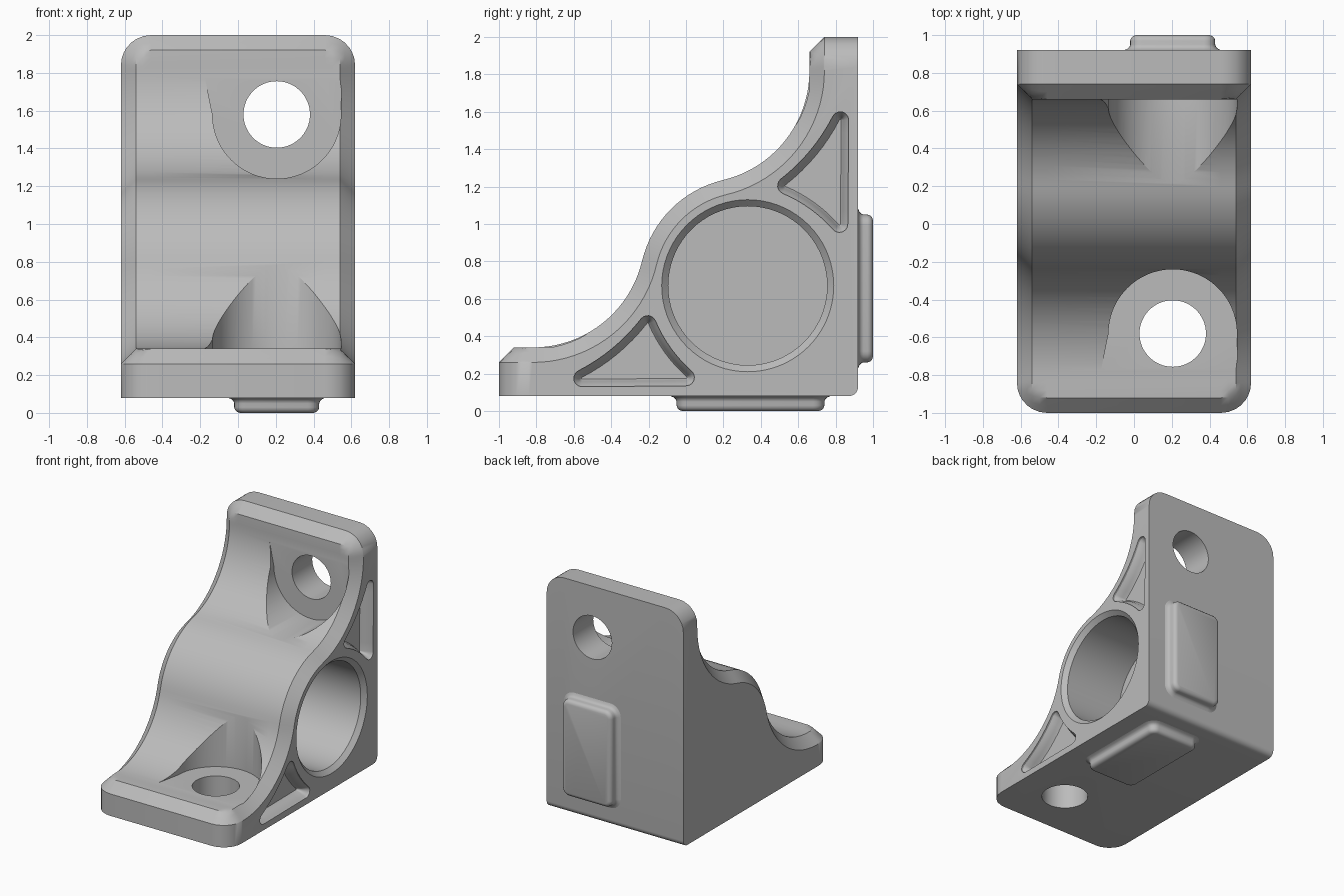
import bpy, bmesh
from math import sin, cos, pi, radians, hypot, sqrt
from mathutils import Vector

cube = bpy.data.objects.get("Cube")
if cube:
    bpy.data.objects.remove(cube, do_unlink=True)

metal = bpy.data.materials.new("light_grey_metal")
metal.use_nodes = True
metal.diffuse_color = (0.5, 0.5, 0.5, 1)
metal.node_tree.nodes["Principled BSDF"].inputs["Base Color"].default_value = (0.5, 0.5, 0.5, 1)

HALF = 0.62       # half width in x
CHAMFER = 0.08
CORNER = 0.16     # corner radius of the two plates
BORE = (0.33, 0.67)
HOLE = (0.205, -0.58)


def flip(p):
    """Reflect across the diagonal plane that swaps base and back plate."""
    return (p[0], 1 - p[2], 1 - p[1])


def loft(name, rings, mirrored=False):
    """Skin closed rings of equal length and cap both ends."""
    bm = bmesh.new()
    rows = [[bm.verts.new(flip(p) if mirrored else p) for p in r] for r in rings]
    n = len(rows[0])
    for a, b in zip(rows, rows[1:]):
        for i in range(n):
            j = (i + 1) % n
            bm.faces.new((a[i], a[j], b[j], b[i]))
    bm.faces.new(rows[0])
    bm.faces.new(rows[-1])
    bmesh.ops.remove_doubles(bm, verts=bm.verts, dist=1e-5)
    bmesh.ops.recalc_face_normals(bm, faces=bm.faces)
    mesh = bpy.data.meshes.new(name)
    bm.to_mesh(mesh)
    bm.free()
    mesh.materials.append(metal)
    ob = bpy.data.objects.new(name, mesh)
    bpy.context.collection.objects.link(ob)
    return ob


def arc(c, r, a0, a1, n):
    """Points on an arc, angles in degrees."""
    steps = [radians(a0 + (a1 - a0) * i / n) for i in range(n + 1)]
    return [(c[0] + r * cos(a), c[1] + r * sin(a)) for a in steps]


def body_ring(x):
    """Side profile at x, raised by the chamfer and pulled in at the corners."""
    cx = max(0, abs(x) - (HALF - CORNER))
    rise = min(CHAMFER, CORNER - cx)
    y_in = CORNER - 1
    yf = y_in - sqrt(max(0, CORNER ** 2 - cx ** 2))
    half = [(yf, 0.08)]
    for k in range(5):
        y = yf + (y_in - yf) * k / 4
        half.append((y, 0.26 + min(CHAMFER, CORNER - hypot(cx, y_in - y))))
    half += arc((-0.819, 0.94), 0.68 - rise, -90, -13.2, 20)
    half += arc(BORE, 0.5 + rise, 166.8, 135, 8)[1:]
    other = [(1 - z, 1 - y) for y, z in reversed(half[:-1])]
    heel = arc((0.87, 0.13), 0.05, 0, -90, 5)
    return [(x, y, z) for y, z in half + other + heel]


# Main bracket body
insets = [0, 0.005, 0.015, 0.03, 0.055, 0.08, 0.12, 0.16]
xs = [-HALF + s for s in insets] + [HALF - s for s in reversed(insets)]
body = loft("bracket_body", [body_ring(x) for x in xs])

cutters = []

# Large blind bore with a chamfered mouth
mouth = [(0.63, 0.47), (0.585, 0.425), (0.07, 0.425)]
cutters.append(loft("bore_cutter",
                    [[(x, y, z) for y, z in arc(BORE, r, 0, 355, 71)] for x, r in mouth]))


def pocket_outline(grow):
    """Curved triangle offset outward, with rounded corners."""
    tips = [Vector(p) for p in ((-0.555, 0.175), (0.0, 0.18), (-0.205, 0.465))]
    bows = (0, 0.02, 0.025)
    samples = []
    for i, bow in enumerate(bows):
        p, q = tips[i], tips[(i + 1) % 3]
        d = q - p
        out = Vector((d.y, -d.x)).normalized()
        for k in range(9):
            t = k / 8
            tangent = d - out * bow * 4 * (1 - 2 * t)
            normal = Vector((tangent.y, -tangent.x)).normalized()
            samples.append((p + d * t - out * bow * 4 * t * (1 - t), normal))
    points = []
    for i, (p, n) in enumerate(samples):
        points.append(p + n * grow)
        if i % 9 == 8:   # round the corner towards the next edge
            m = samples[(i + 1) % len(samples)][1]
            turn = n.angle_signed(m)
            for k in range(1, 6):
                a = -turn * k / 6
                r = Vector((n.x * cos(a) - n.y * sin(a), n.x * sin(a) + n.y * cos(a)))
                points.append(p + r * grow)
    return points


# Side pockets, spot faces and bolt holes, once for each plate
layers = [(0.63, 0.045), (0.605, 0.045), (0.59, 0.035), (0.56, 0.018), (0.535, 0.012), (0.525, 0.005)]
spot = arc(HOLE, 0.34, 0, 180, 48) + [(-0.18, -0.8), (-0.18, -0.95), (0.55, -0.95), (0.55, -0.8)]
for m in (False, True):
    side = "back" if m else "base"
    cutters.append(loft(side + "_pocket_cutter",
                        [[(x, p.x, p.y) for p in pocket_outline(g)] for x, g in layers], m))
    cutters.append(loft(side + "_spot_face_cutter",
                        [[(x, y, z) for x, y in spot] for z in (0.342, 1.3)], m))
    cutters.append(loft(side + "_hole_cutter",
                        [[(x, y, z) for x, y in arc(HOLE, 0.176, 0, 354, 59)] for z in (0, 0.5)], m))

bpy.context.view_layer.objects.active = body
for c in cutters:
    c.hide_render = True
    mod = body.modifiers.new(c.name, "BOOLEAN")
    mod.operation = "DIFFERENCE"
    mod.solver = "EXACT"
    mod.object = c
    bpy.ops.object.modifier_apply(modifier=mod.name)
for c in cutters:
    bpy.data.objects.remove(c, do_unlink=True)


def pad_ring(z, grow):
    """Rounded rectangle outline of a mounting pad."""
    r = 0.06 + grow
    ring = []
    for sx, sy, a in ((1, 1, 0), (-1, 1, 90), (-1, -1, 180), (1, -1, 270)):
        ring += arc((0.205 + sx * 0.165, 0.345 + sy * 0.335), r, a, a + 90, 6)
    return [(x, y, z) for x, y in ring]


# Raised pads under the base and behind the back plate
steps = [(0.09, 0.033), (0.08, 0.033), (0.073, 0.015), (0.062, 0.004), (0.05, 0),
         (0.03, 0), (0.016, -0.004), (0.005, -0.015), (0, -0.03)]
pads = [loft(name, [pad_ring(z, g) for z, g in steps], m)
        for name, m in (("base_pad", False), ("back_pad", True))]

# Smooth curves, crisp edges
bpy.ops.object.select_all(action="DESELECT")
for ob in [body] + pads:
    ob.select_set(True)
bpy.context.view_layer.objects.active = body
bpy.ops.object.shade_smooth_by_angle(angle=radians(30))
